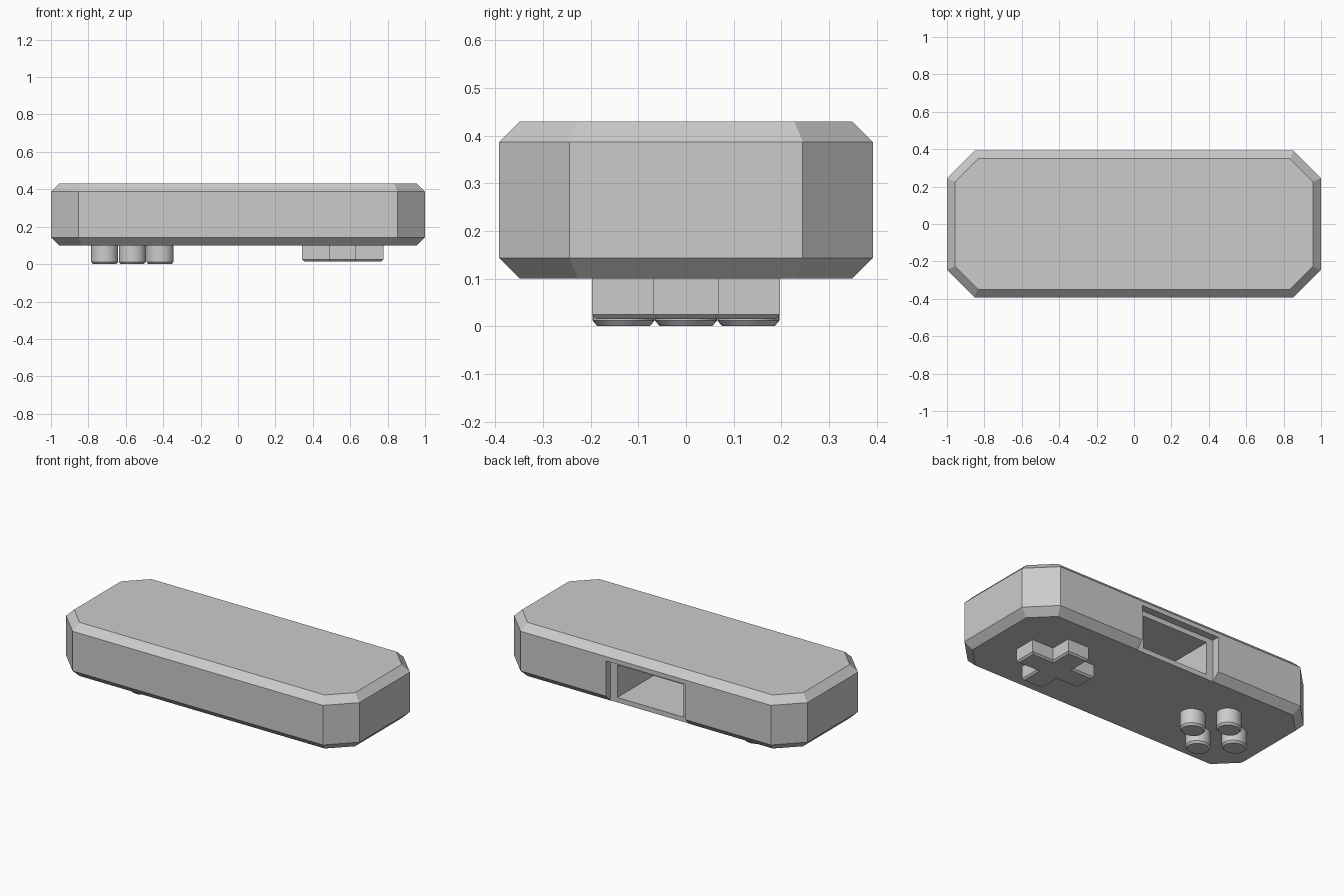
import bpy
import bmesh
import math

if "Cube" in bpy.data.objects:
    bpy.data.objects.remove(bpy.data.objects["Cube"], do_unlink=True)

grey = bpy.data.materials.new("light grey")
grey.use_nodes = True
COLOUR = (0.6, 0.6, 0.6, 1)
grey.diffuse_color = COLOUR
grey.node_tree.nodes["Principled BSDF"].inputs["Base Color"].default_value = COLOUR


def loft(name, rings):
    """Solid through rings of (x, y, z) points listed from bottom to top."""
    bm = bmesh.new()
    loops = [[bm.verts.new(p) for p in ring] for ring in rings]
    n = len(loops[0])
    for low, high in zip(loops, loops[1:]):
        for i in range(n):
            j = (i + 1) % n
            bm.faces.new((low[i], low[j], high[j], high[i]))
    bm.faces.new(loops[0][::-1])
    bm.faces.new(loops[-1])
    bmesh.ops.recalc_face_normals(bm, faces=bm.faces)
    mesh = bpy.data.meshes.new(name)
    bm.to_mesh(mesh)
    bm.free()
    mesh.materials.append(grey)
    obj = bpy.data.objects.new(name, mesh)
    bpy.context.collection.objects.link(obj)
    return obj


def octagon(inset, z):
    """Rectangle with cut corners, shrunk evenly by inset."""
    a, b = 1 - inset, 0.392 - inset
    diagonal = 1.245 - inset * math.sqrt(2)
    p, q = diagonal - b, diagonal - a
    return [(a, -q, z), (a, q, z), (p, b, z), (-p, b, z),
            (-a, q, z), (-a, -q, z), (-p, -b, z), (p, -b, z)]


def cross(inset, z, cx=0.56):
    """Plus-shaped outline."""
    a, b = 0.217 - inset, 0.197 - inset
    u, v = 0.072 - inset, 0.068 - inset
    quarter = [(a, -v), (a, v), (u, v), (u, b), (-u, b), (-u, v)]
    return [(cx + s * x, s * y, z) for s in (1, -1) for x, y in quarter]


def ellipse(cx, cy, inset, z, sides=32):
    return [(cx + (0.072 - inset) * math.cos(t), cy + (0.065 - inset) * math.sin(t), z)
            for t in (2 * math.pi * i / sides for i in range(sides))]


def cut_box(target, half_width, y0, y1, z0, z1):
    outline = [(-half_width, y0), (half_width, y0), (half_width, y1), (-half_width, y1)]
    cutter = loft("cutter", [[(x, y, z) for x, y in outline] for z in (z0, z1)])
    cutter.hide_render = True
    mod = target.modifiers.new("cut", "BOOLEAN")
    mod.operation = "DIFFERENCE"
    mod.solver = "EXACT"
    mod.object = cutter
    bpy.context.view_layer.objects.active = target
    bpy.ops.object.modifier_apply(modifier=mod.name)
    bpy.data.objects.remove(cutter, do_unlink=True)


# Chamfered body
EDGE = 0.043
body = loft("body", [octagon(EDGE, 0.1), octagon(0, 0.1 + EDGE),
                     octagon(0, 0.43 - EDGE), octagon(EDGE, 0.43)])

# Back slot: shallow recess, then the deep cavity inside it
cut_box(body, 0.27, 0.347, 0.5, 0, 0.36)
cut_box(body, 0.225, -0.1, 0.45, 0.13, 0.33)

# Direction pad
loft("direction_pad", [cross(0.01, 0.015), cross(0, 0.025), cross(0, 0.11)])

# Four round buttons in a diamond
for name, dx, dy in (("left", 1, 0), ("right", -1, 0), ("back", 0, 1), ("front", 0, -1)):
    cx, cy = -0.565 + 0.148 * dx, 0.131 * dy
    button = loft(name + "_button", [ellipse(cx, cy, 0.01, 0), ellipse(cx, cy, 0, 0.012),
                                     ellipse(cx, cy, 0, 0.11)])
    bpy.ops.object.select_all(action="DESELECT")
    button.select_set(True)
    bpy.context.view_layer.objects.active = button
    bpy.ops.object.shade_smooth_by_angle(angle=math.radians(30))
